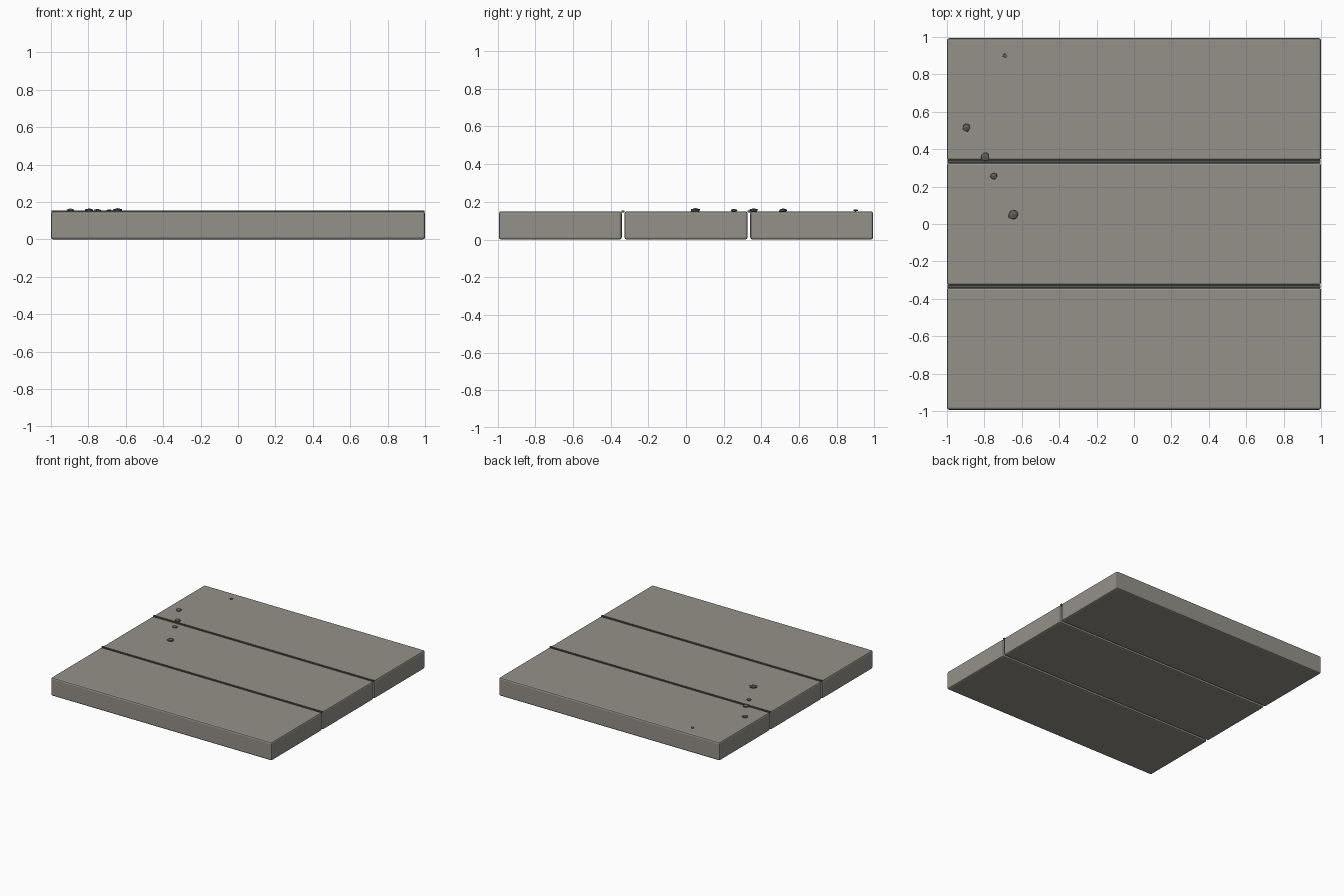
import bpy, bmesh, random
from mathutils import Matrix, Vector

if "Cube" in bpy.data.objects:
    bpy.data.objects.remove(bpy.data.objects["Cube"])

random.seed(4)


def material(name, rgb):
    m = bpy.data.materials.new(name)
    m.diffuse_color = (*rgb, 1)
    m.use_nodes = True
    m.node_tree.nodes["Principled BSDF"].inputs["Base Color"].default_value = m.diffuse_color
    return m


def finish(bm, name, mat):
    me = bpy.data.meshes.new(name)
    bm.to_mesh(me)
    bm.free()
    me.materials.append(mat)
    ob = bpy.data.objects.new(name, me)
    bpy.context.collection.objects.link(ob)
    return ob


def box(name, centre, size, mat, bevel=0):
    bm = bmesh.new()
    bmesh.ops.create_cube(bm, size=1, matrix=Matrix.Translation(centre) @ Matrix.Diagonal((*size, 1)))
    if bevel:
        bmesh.ops.bevel(bm, geom=bm.edges[:], offset=bevel, segments=2, profile=0.5, affect='EDGES')
    return finish(bm, name, mat)


stone = material("stone", (0.30, 0.285, 0.25))
dark = material("dark_joint", (0.09, 0.09, 0.08))
grit = material("grit", (0.12, 0.115, 0.105))

# Three long slabs side by side
for i in (-1, 0, 1):
    box(f"slab_{i + 2}", (0, i * 0.667, 0.075), (2.0, 0.653, 0.15), stone, 0.012)

# Thin joint strips capping the open gaps
for i, y in enumerate((-0.3335, 0.3335)):
    box(f"joint_strip_{i + 1}", (0, y, 0.149), (1.996, 0.016, 0.01), dark)

# Loose flattened pebbles: x, y, radius
pebbles = [(-0.69, 0.90, 0.015), (-0.895, 0.515, 0.024), (-0.795, 0.36, 0.027),
           (-0.75, 0.255, 0.022), (-0.645, 0.05, 0.031)]
for i, (x, y, r) in enumerate(pebbles):
    bm = bmesh.new()
    bmesh.ops.create_icosphere(bm, subdivisions=1, radius=r)
    for v in bm.verts:
        v.co *= random.uniform(0.8, 1.08)
        v.co.z *= 0.42
    bmesh.ops.rotate(bm, verts=bm.verts, cent=(0, 0, 0), matrix=Matrix.Rotation(random.uniform(0, 6), 3, 'Z'))
    bmesh.ops.translate(bm, verts=bm.verts, vec=Vector((x, y, 0.155)))
    finish(bm, f"pebble_{i + 1}", grit)
